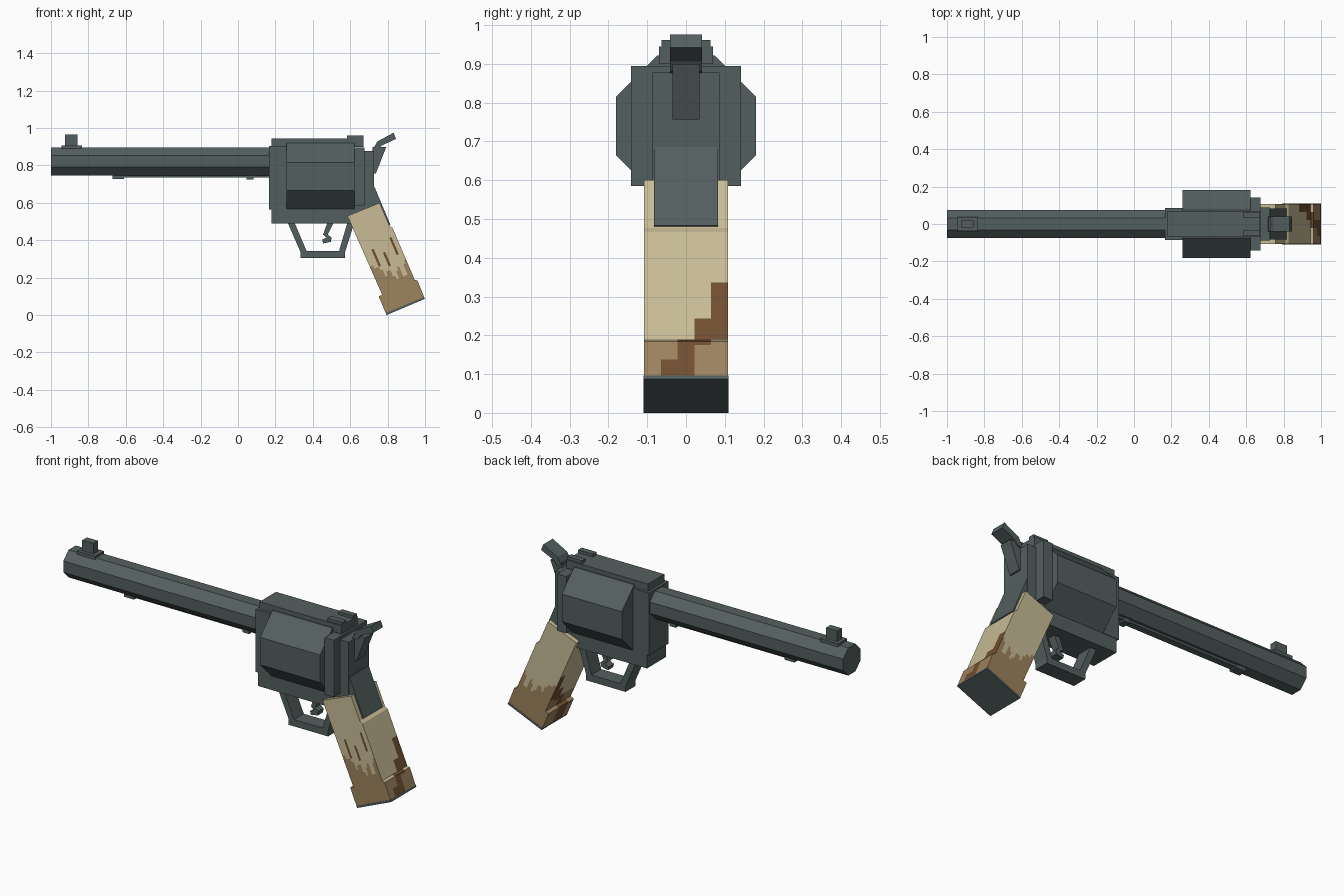
import bpy, bmesh, math
from mathutils import Vector

if "Cube" in bpy.data.objects:
    bpy.data.objects.remove(bpy.data.objects["Cube"], do_unlink=True)


def material(name, rgb):
    lin = [((c / 255 + 0.055) / 1.055) ** 2.4 for c in rgb] + [1]
    m = bpy.data.materials.new(name)
    m.use_nodes = True
    m.diffuse_color = lin
    bsdf = m.node_tree.nodes["Principled BSDF"]
    bsdf.inputs["Base Color"].default_value = lin
    bsdf.inputs["Roughness"].default_value = 0.8
    return m


STEEL = material("gunmetal", (84, 95, 95))
TAN = material("pale tan wood", (200, 188, 150))
BROWN = material("worn brown wood", (157, 131, 93))
DARK = material("dark brown wood", (112, 79, 48))


def finish(bm, name, mats):
    bmesh.ops.recalc_face_normals(bm, faces=bm.faces)
    me = bpy.data.meshes.new(name)
    bm.to_mesh(me)
    bm.free()
    for m in mats:
        me.materials.append(m)
    ob = bpy.data.objects.new(name, me)
    bpy.context.collection.objects.link(ob)
    return ob


def extruded(pts, y0, y1):
    """Side outline in x, z pulled from y0 to y1."""
    bm = bmesh.new()
    face = bm.faces.new([bm.verts.new((x, y0, z)) for x, z in pts])
    new = bmesh.ops.extrude_face_region(bm, geom=[face])["geom"]
    bmesh.ops.translate(bm, vec=(0, y1 - y0, 0),
                        verts=[g for g in new if isinstance(g, bmesh.types.BMVert)])
    return bm


def plate(name, pts, half):
    return finish(extruded(pts, -half, half), name, [STEEL])


def box(name, x0, x1, z0, z1, half, yc=0):
    pts = [(x0, z0), (x1, z0), (x1, z1), (x0, z1)]
    return finish(extruded(pts, yc - half, yc + half), name, [STEEL])


def octagon(name, x0, x1, zc, apothem):
    """Eight-sided bar along x with flats on top and sides."""
    r = apothem / math.cos(math.pi / 8)
    bm = bmesh.new()
    rings = [[bm.verts.new((x, r * math.cos((i + .5) * math.pi / 4),
                            zc + r * math.sin((i + .5) * math.pi / 4)))
              for i in range(8)] for x in (x0, x1)]
    for ring in rings:
        bm.faces.new(ring)
    for i in range(8):
        j = (i + 1) % 8
        bm.faces.new((rings[0][i], rings[0][j], rings[1][j], rings[1][i]))
    return finish(bm, name, [STEEL])


# Barrel, front sight and ejector rod
octagon("barrel", -1.0, 0.17, 0.822, 0.075)
box("front_sight_base", -0.945, -0.835, 0.89, 0.908, 0.038)
box("front_sight_blade", -0.925, -0.857, 0.905, 0.965, 0.02)
box("ejector_rod", -0.67, 0.17, 0.735, 0.755, 0.018)
box("ejector_rod_tip", -0.67, -0.61, 0.727, 0.755, 0.024)
box("ejector_rod_clip", 0.045, 0.083, 0.725, 0.755, 0.024)

# Cylinder and the frame around it
octagon("cylinder", 0.26, 0.622, 0.74, 0.181)
box("frame_front", 0.165, 0.262, 0.565, 0.905, 0.085)
box("top_strap", 0.18, 0.672, 0.90, 0.945, 0.07)
box("frame_bottom", 0.178, 0.64, 0.49, 0.575, 0.082)
box("recoil_shield", 0.622, 0.677, 0.585, 0.895, 0.142)
box("frame_rear", 0.63, 0.728, 0.56, 0.877, 0.087)
plate("backstrap", [(0.62, 0.49), (0.62, 0.685), (0.73, 0.685),
                    (0.815, 0.483), (0.72, 0.44)], 0.083)
for side, s in (("left", 1), ("right", -1)):
    box("rear_sight_" + side, 0.583, 0.672, 0.94, 0.961, 0.016, s * 0.047)

# Hammer
plate("hammer_body", [(0.72, 0.757), (0.737, 0.757), (0.793, 0.9), (0.72, 0.9)], 0.035)
plate("hammer_spur", [(0.715, 0.875), (0.745, 0.928), (0.832, 0.975),
                      (0.845, 0.942), (0.768, 0.906), (0.75, 0.88)], 0.041)

# Trigger and guard
plate("trigger_guard", [(0.265, 0.495), (0.335, 0.335), (0.335, 0.305), (0.572, 0.305),
                        (0.572, 0.335), (0.622, 0.495), (0.585, 0.495), (0.54, 0.342),
                        (0.367, 0.342), (0.302, 0.495)], 0.042)
plate("trigger", [(0.478, 0.495), (0.512, 0.495), (0.48, 0.43), (0.5, 0.415), (0.497, 0.392),
                  (0.455, 0.383), (0.45, 0.403), (0.474, 0.415), (0.455, 0.43)], 0.022)

# Grip: outline cut into small cells, then coloured by position
TOP = Vector((0.671, 0, 0.566))
DOWN = Vector((0.397, 0, -0.918))
ACROSS = Vector((0.918, 0, 0.397))
HALF = 0.108
bm = extruded([(0.585, 0.53), (0.757, 0.60), (0.81, 0.477), (0.826, 0.467), (0.945, 0.188),
               (0.96, 0.184), (0.995, 0.096), (0.79, 0.01), (0.752, 0.10), (0.771, 0.108)],
              -HALF, HALF)


def slice_mesh(point, normal):
    bmesh.ops.bisect_plane(bm, geom=bm.verts[:] + bm.edges[:] + bm.faces[:],
                           plane_co=point, plane_no=normal, dist=1e-5)


for i in range(28):
    slice_mesh(TOP + DOWN * (0.015 + i * 0.02), DOWN)
for i in range(-8, 9):
    slice_mesh(TOP + ACROSS * (i * 0.0125 + 0.003), ACROSS)
for i in range(-4, 5):
    slice_mesh(Vector((0, i * 0.0215, 0)), Vector((0, 1, 0)))

# Depth at which worn wood begins, in columns from the trigger side to the back
WEAR = [0.29, 0.29, 0.31, 0.31, 0.33, 0.37, 0.35, 0.35, 0.39, 0.41, 0.37, 0.35, 0.41, 0.41, 0.35, 0.33]
STREAKS = [(-0.04, 0.22, 0.31), (0.015, 0.25, 0.33), (0.066, 0.19, 0.30)]
# Dark patch on the edge faces: z range, then y range
PATCH = [(0.25, 0.33, 0.064, 0.2), (0.195, 0.25, 0.021, 0.2), (0.175, 0.195, -0.022, 0.064),
         (0.14, 0.175, -0.022, 0.021), (0.0, 0.14, -0.066, 0.021)]


def wood(face):
    c = face.calc_center_median()
    u, v = (c - TOP).dot(ACROSS), (c - TOP).dot(DOWN)
    if abs(face.normal.y) > 0.5:
        if c.y < 0 and any(abs(u - a) < 0.0063 and b < v < d for a, b, d in STREAKS):
            return 2
        col = min(max(int((u + 0.097) / 0.0125), 0), 15)
        return 1 if v > WEAR[col] else 0
    if v < 0.1:
        return 0
    z = c.z + (0.02 if u < 0 else 0)
    if any(z0 <= z < z1 and y0 < c.y < y1 for z0, z1, y0, y1 in PATCH):
        return 2
    return 1 if z < 0.185 else 0


bmesh.ops.recalc_face_normals(bm, faces=bm.faces)
for f in bm.faces:
    f.material_index = wood(f)
bmesh.ops.dissolve_limit(bm, angle_limit=0.01, verts=bm.verts[:], edges=bm.edges[:],
                         delimit={'MATERIAL'})
finish(bm, "grip", [TAN, BROWN, DARK])

# Steel butt plate
plate("butt_plate", [(0.79, 0.011), (0.995, 0.097), (0.999, 0.087), (0.794, 0.0)], 0.109)
